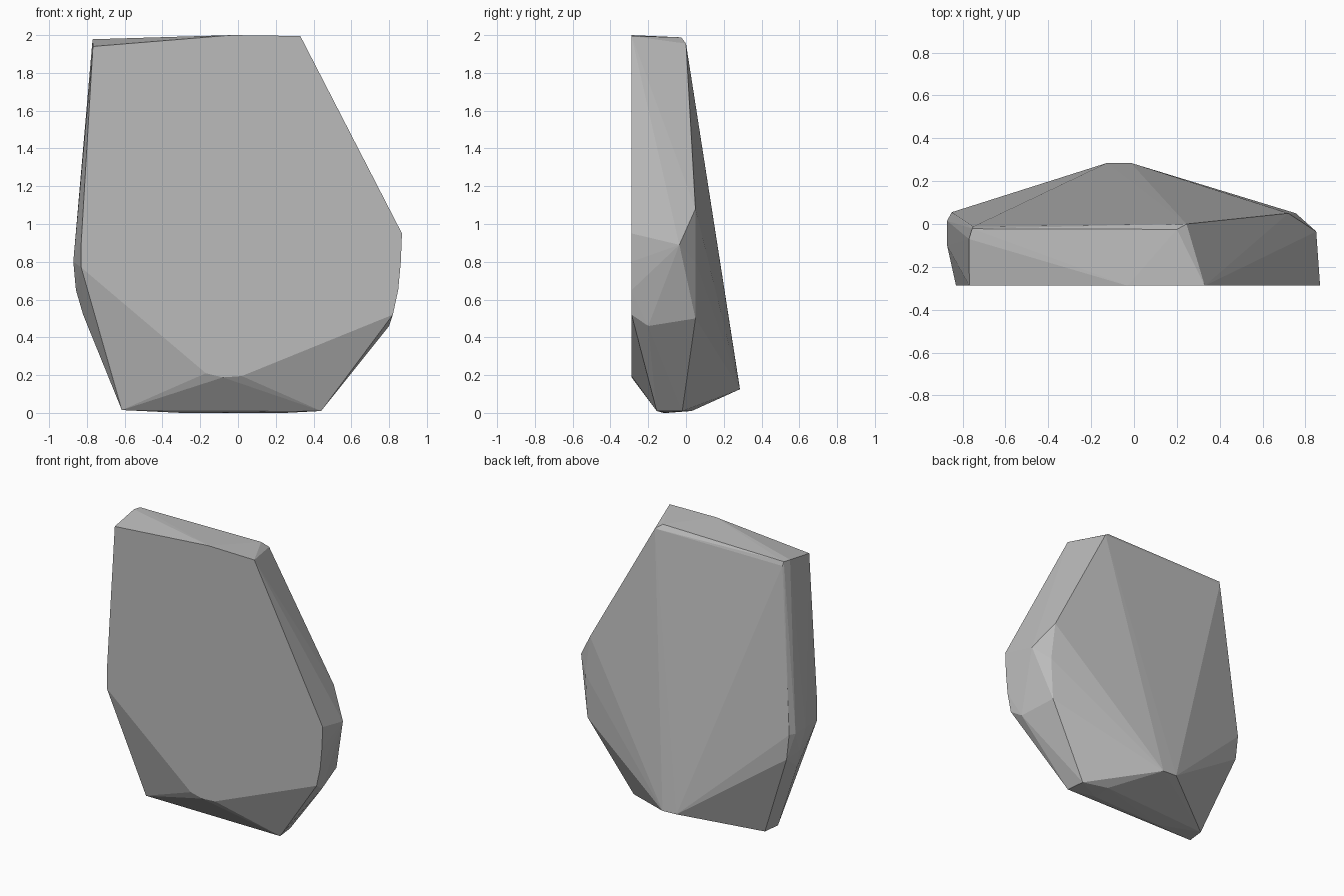
import bpy
import bmesh

if "Cube" in bpy.data.objects:
    bpy.data.objects.remove(bpy.data.objects["Cube"], do_unlink=True)

stone = bpy.data.materials.new("stone grey")
stone.use_nodes = True
GREY = (0.5, 0.5, 0.5, 1)
stone.diffuse_color = GREY
stone.node_tree.nodes["Principled BSDF"].inputs["Base Color"].default_value = GREY

# Flat front facet, as an x, z outline
FRONT_Y = -0.288
front = [(-.768, 1.94), (-.03, 2), (.33, 1.995), (.868, .95), (.862, .8),
         (.848, .65), (.82, .52), (.02, .195), (-.08, .188), (-.17, .21),
         (-.83, .77), (-.83, .9)]
corners = [(x, FRONT_Y, z) for x, z in front]

# Chamfered top edge
corners += [(-.77, -.07, 1.978), (-.755, -.022, 1.978), (-.75, -.012, 1.95),
            (.2, -.025, 1.988), (.245, 0, 1.955)]
# Right-hand shoulder and flank
corners += [(.85, -.035, .89), (.72, .05, 1.08), (.755, .05, .8),
            (.74, .05, .5), (.8, -.2, .46)]
# Left-hand flank
corners += [(-.872, -.1, .8), (-.872, .015, .8), (-.85, .055, .8),
            (-.83, .055, .62), (-.858, -.05, .65), (-.82, -.08, .52)]
# Back ridge and base
corners += [(-.125, .285, .13), (-.015, .285, .125),
            (-.615, -.155, .015), (.44, -.155, .01), (-.6, -.03, .015),
            (.425, -.02, .01), (-.3, -.12, 0), (.25, -.1, 0), (.25, .03, .01)]

# Wrap the corners in a faceted solid
mesh = bpy.data.meshes.new("rock")
bm = bmesh.new()
for co in corners:
    bm.verts.new(co)
hull = bmesh.ops.convex_hull(bm, input=bm.verts[:])
inside = {g for g in hull["geom_interior"] + hull["geom_unused"]
          if isinstance(g, bmesh.types.BMVert)}
bmesh.ops.delete(bm, geom=list(inside), context="VERTS")
bmesh.ops.dissolve_limit(bm, angle_limit=0.01, verts=bm.verts[:], edges=bm.edges[:])
bmesh.ops.recalc_face_normals(bm, faces=bm.faces[:])
bm.to_mesh(mesh)
bm.free()

mesh.materials.append(stone)
rock = bpy.data.objects.new("rock", mesh)
bpy.context.collection.objects.link(rock)
